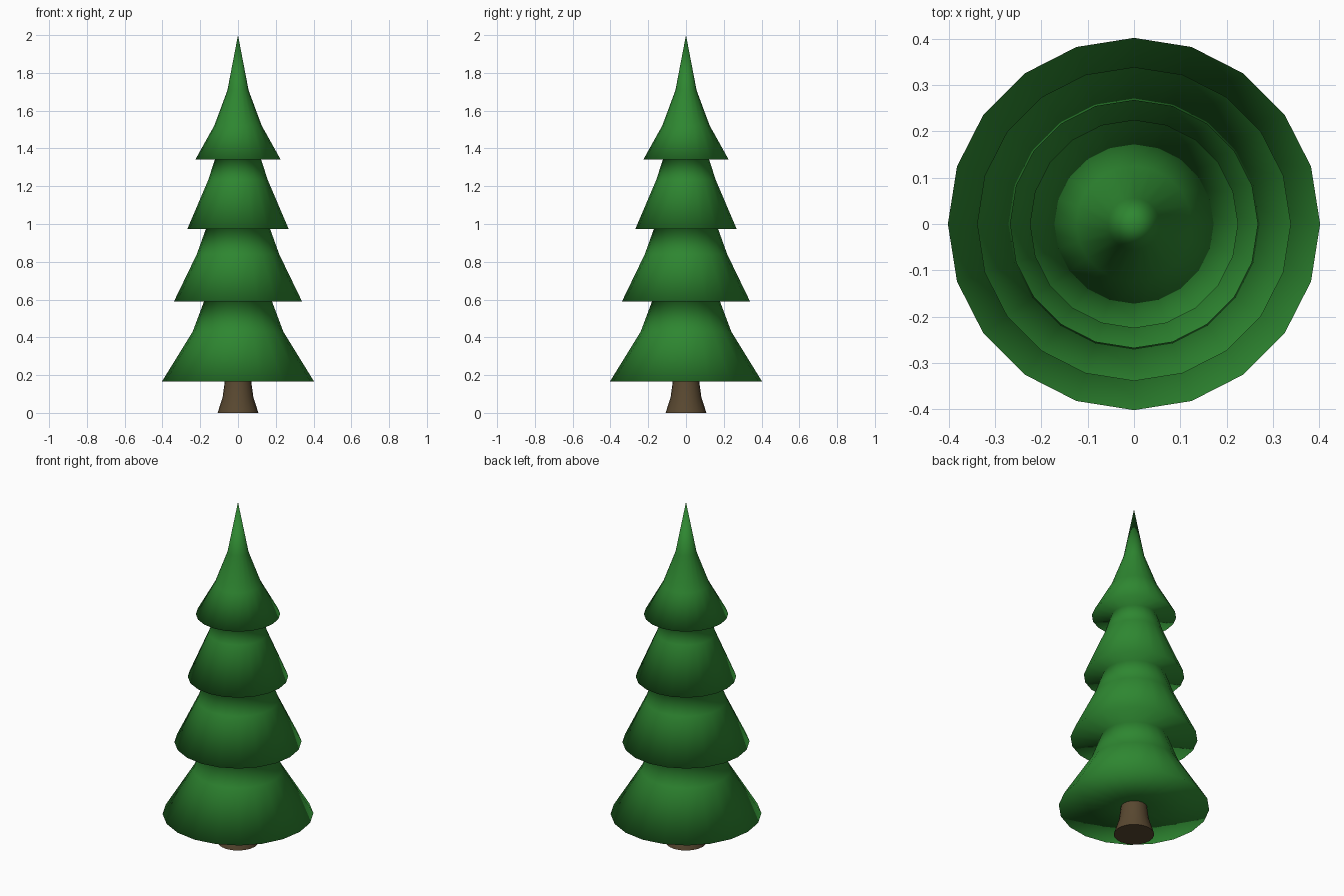
import bpy
import bmesh
import math

if "Cube" in bpy.data.objects:
    bpy.data.objects.remove(bpy.data.objects["Cube"])

SIDES = 20


def lathe(name, profile, color):
    """Revolve (radius, z) points about z; radius 0 makes a pole."""
    bm = bmesh.new()
    rings = []
    for r, z in profile:
        if r == 0:
            rings.append([bm.verts.new((0, 0, z))] * SIDES)
        else:
            rings.append([bm.verts.new((r * math.cos(math.tau * i / SIDES),
                                        r * math.sin(math.tau * i / SIDES), z))
                          for i in range(SIDES)])
    for low, high in zip(rings, rings[1:]):
        for i in range(SIDES):
            j = (i + 1) % SIDES
            corners = dict.fromkeys((low[i], low[j], high[j], high[i]))
            bm.faces.new(list(corners)).smooth = True
    mesh = bpy.data.meshes.new(name)
    bm.to_mesh(mesh)
    bm.free()
    obj = bpy.data.objects.new(name, mesh)
    bpy.context.collection.objects.link(obj)
    mat = bpy.data.materials.new(name + "_color")
    mat.diffuse_color = color
    mat.use_nodes = True
    mat.node_tree.nodes["Principled BSDF"].inputs["Base Color"].default_value = mat.diffuse_color
    mesh.materials.append(mat)
    return obj


# Flared trunk with a flat base
trunk = lathe("trunk", [(0, 0), (0.108, 0), (0.081, 0.085), (0.07, 0.167)],
              (0.10, 0.065, 0.03, 1))
bpy.context.view_layer.objects.active = trunk
trunk.select_set(True)
bpy.ops.object.shade_smooth_by_angle(angle=math.radians(40))

# Four flared tiers with flat undersides, smooth over the rims
lathe("foliage", [
    (0.07, 0.167), (0.402, 0.167), (0.24, 0.43), (0.18, 0.59),
    (0.339, 0.59), (0.218, 0.84), (0.17, 0.974),
    (0.268, 0.974), (0.158, 1.232), (0.122, 1.342),
    (0.225, 1.342), (0.125, 1.522), (0.056, 1.708), (0, 2.0),
], (0.027, 0.24, 0.03, 1))
